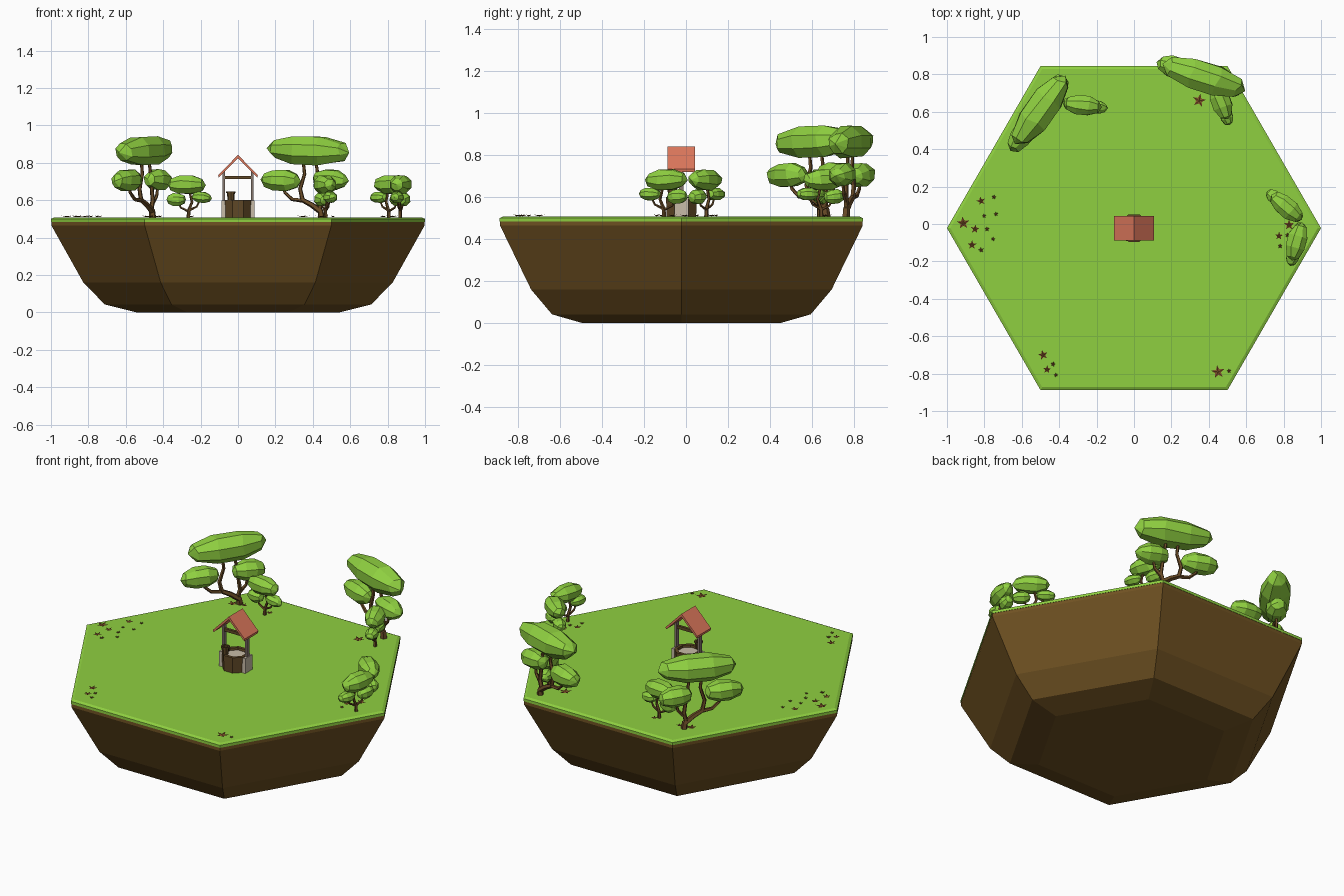
import bpy, bmesh, math, random
from mathutils import Vector, Matrix

if "Cube" in bpy.data.objects:
    bpy.data.objects.remove(bpy.data.objects["Cube"])

random.seed(4)
GROUND = 0.508
CY = -0.022  # y of island and well centre


def mat(name, r, g, b):
    m = bpy.data.materials.new(name)
    lin = [((c / 255 + 0.055) / 1.055) ** 2.4 for c in (r, g, b)]
    m.diffuse_color = (*lin, 1)
    m.use_nodes = True
    m.node_tree.nodes["Principled BSDF"].inputs["Base Color"].default_value = m.diffuse_color
    return m


GRASS = mat("leaf_green", 143, 208, 64)
DIRT = mat("soil_brown", 112, 82, 34)
BARK = mat("bark_brown", 104, 74, 38)
LEAF = mat("fallen_leaf_brown", 130, 84, 42)
ROOF = mat("roof_red", 222, 120, 92)
STONE = mat("pale_stone", 200, 188, 168)
POST = mat("post_grey", 135, 120, 112)
WOOD = mat("dark_wood", 96, 72, 38)


def finish(bm, name, *mats):
    bmesh.ops.recalc_face_normals(bm, faces=bm.faces)
    me = bpy.data.meshes.new(name)
    bm.to_mesh(me)
    bm.free()
    for m in mats:
        me.materials.append(m)
    ob = bpy.data.objects.new(name, me)
    bpy.context.collection.objects.link(ob)
    return ob


def loft(bm, rings):
    """Skin a list of vertex rings and cap both ends."""
    vs = [[bm.verts.new(p) for p in ring] for ring in rings]
    n = len(vs[0])
    for a, b in zip(vs, vs[1:]):
        for i in range(n):
            bm.faces.new((a[i], a[(i + 1) % n], b[(i + 1) % n], b[i]))
    bm.faces.new(vs[0][::-1])
    bm.faces.new(vs[-1])


def lathe(name, profile, n, centre, m, turn=0.0):
    bm = bmesh.new()
    loft(bm, [[(centre[0] + r * math.cos(turn + math.tau * i / n),
                centre[1] + r * math.sin(turn + math.tau * i / n), z)
               for i in range(n)] for r, z in profile])
    return finish(bm, name, m)


def box(name, lo, hi, m):
    bm = bmesh.new()
    bmesh.ops.create_cube(bm, size=1)
    lo, hi = Vector(lo), Vector(hi)
    for v in bm.verts:
        v.co = Vector([(lo[k] + hi[k]) / 2 + v.co[k] * (hi[k] - lo[k]) for k in range(3)])
    return finish(bm, name, m)


# Floating hexagonal island
lathe("island_soil", [(0.543, 0), (0.712, 0.042), (0.827, 0.16), (0.998, 0.465), (0.998, 0.484)],
      6, (0, CY), DIRT)
lathe("island_grass", [(1.0, 0.484), (1.0, 0.5), (0.982, GROUND)], 6, (0, CY), GRASS)


# Trees: each lies along one direction u, with stretched crowns on bent branches
def crown(bm, u, z, length, width, height, side=0.0):
    """Faceted ellipsoid whose poles point along u."""
    tilt = Matrix.Rotation(random.uniform(-0.1, 0.1), 4, 'Y')
    m = (Matrix.Translation((u, side, z)) @ tilt @ Matrix.Diagonal((length, width, height, 1))
         @ Matrix.Rotation(math.pi / 2, 4, 'Y') @ Matrix.Rotation(math.pi / 8, 4, 'Z'))
    vs = bmesh.ops.create_uvsphere(bm, u_segments=8, v_segments=5, radius=1.05, matrix=m)["verts"]
    for v in vs:
        v.co += Vector([random.uniform(-0.05, 0.05) * s for s in (length, width, height)])


def branch(bm, pts, r0, r1):
    """Tapered five-sided tube through (u, side, z) points."""
    pts = [Vector(p) for p in pts]
    rings = []
    for i, p in enumerate(pts):
        d = (pts[min(i + 1, len(pts) - 1)] - pts[max(i - 1, 0)]).normalized()
        a = d.cross(Vector((0, 1, 0))).normalized()
        b = d.cross(a)
        r = r0 + (r1 - r0) * i / (len(pts) - 1)
        rings.append([p + a * r * math.cos(math.tau * k / 5) + b * r * math.sin(math.tau * k / 5)
                      for k in range(5)])
    loft(bm, rings)


LARGE = dict(
    crowns=[(0, 0.865, 0.225, 0.085, 0.08), (-0.155, 0.705, 0.108, 0.062, 0.06),
            (0.125, 0.708, 0.095, 0.06, 0.058)],
    branches=[([(0.075, 0, 0.5), (0.07, 0, 0.54), (0.02, 0, 0.575), (-0.03, 0, 0.6)], 0.02, 0.013),
              ([(-0.02, 0, 0.597), (-0.09, 0, 0.605), (-0.13, 0, 0.64), (-0.15, 0, 0.69)], 0.012, 0.007),
              ([(-0.03, 0, 0.595), (-0.045, 0, 0.66), (-0.02, 0, 0.74), (-0.03, 0, 0.83)], 0.013, 0.008),
              ([(0.06, 0, 0.54), (0.075, 0, 0.6), (0.06, 0, 0.7), (0.04, 0, 0.83)], 0.014, 0.008),
              ([(0.072, 0, 0.58), (0.11, 0, 0.62), (0.125, 0, 0.69)], 0.011, 0.007)])
SMALL = dict(
    crowns=[(0, 0.683, 0.1, 0.055, 0.052), (-0.055, 0.603, 0.05, 0.038, 0.036),
            (0.08, 0.615, 0.052, 0.036, 0.031)],
    branches=[([(0.01, 0, 0.5), (0.012, 0, 0.545), (0.03, 0, 0.59), (0.01, 0, 0.67)], 0.011, 0.006),
              ([(0.012, 0, 0.54), (-0.03, 0, 0.56), (-0.052, 0, 0.6)], 0.007, 0.004),
              ([(0.015, 0, 0.545), (0.055, 0, 0.565), (0.078, 0, 0.61)], 0.007, 0.004)])


def tree(name, kind, x, y, du, dv):
    place = Matrix.Translation((x, y, 0)) @ Matrix.Rotation(math.atan2(dv, du), 4, 'Z')
    bm = bmesh.new()
    for c in kind["crowns"]:
        crown(bm, *c)
    bm.transform(place)
    finish(bm, name + "_crowns", GRASS)
    bm = bmesh.new()
    for b in kind["branches"]:
        branch(bm, *b)
    bm.transform(place)
    finish(bm, name + "_trunk", BARK)


tree("left_large_tree", LARGE, -0.5, 0.61, 0.59, 0.81)
tree("back_large_tree", LARGE, 0.375, 0.785, 0.95, -0.31)
tree("left_small_tree", SMALL, -0.275, 0.635, 0.99, -0.12)
tree("back_small_tree", SMALL, 0.465, 0.655, 0.35, -0.94)
tree("right_small_tree_a", SMALL, 0.815, 0.09, -0.77, 0.64)
tree("right_small_tree_b", SMALL, 0.87, -0.095, -0.25, -0.97)

# Fallen star-shaped leaves: x, y, radius
STARS = [(-.914, .005, .034), (-.818, .123, .024), (-.749, .144, .012), (-.85, -.027, .024),
         (-.802, .043, .012), (-.738, .053, .012), (-.786, -.027, .013), (-.754, -.08, .012),
         (-.866, -.112, .025), (-.818, -.139, .015), (-.486, -.7, .027), (-.433, -.749, .014),
         (-.465, -.778, .022), (-.417, -.807, .012), (.449, -.791, .036), (.508, -.786, .013),
         (.348, .66, .036), (.829, -.005, .028), (.775, -.064, .022), (.781, -.118, .013),
         (.82, -.06, .013), (-.486, .643, .03), (-.42, .66, .02), (-.25, .66, .02)]
for i, (x, y, r) in enumerate(STARS):
    bm = bmesh.new()
    turn = random.uniform(-0.3, 0.3) + math.pi / 2
    rim = []
    for k in range(10):
        a = turn + math.pi * k / 5
        q = r if k % 2 == 0 else r * 0.45
        rim.append(bm.verts.new((x + q * math.cos(a), y + q * math.sin(a),
                                 GROUND + (0.009 if k % 2 == 0 else 0.004))))
    mid = bm.verts.new((x, y, GROUND + 0.006))
    base = bm.verts.new((x, y, GROUND + 0.001))
    for k in range(10):
        bm.faces.new((rim[k], rim[(k + 1) % 10], mid))
        bm.faces.new((rim[(k + 1) % 10], rim[k], base))
    finish(bm, "fallen_leaf_%02d" % i, LEAF)

# Well: octagonal wooden wall with an inner shaft, stone floor and side blocks
lathe("well_wall", [(0.076, 0.5), (0.079, 0.602), (0.06, 0.602), (0.056, 0.56)],
      8, (0, CY), WOOD, math.pi / 8)
lathe("well_floor", [(0.058, 0.578), (0.058, 0.588)], 8, (0, CY), STONE, math.pi / 8)
for s, side in ((-1, "left"), (1, "right")):
    xs = sorted((s * 0.066, s * 0.088))
    box(side + "_stone_block", (xs[0], CY - 0.034, 0.5), (xs[1], CY + 0.034, 0.598), STONE)
    xs = sorted((s * 0.07, s * 0.084))
    box(side + "_well_post", (xs[0], CY - 0.011, 0.5), (xs[1], CY + 0.011, 0.752), POST)
    # Sloping roof panel with the ridge along y
    bm = bmesh.new()
    edge = [(0, 0.842), (s * 0.106, 0.734), (s * 0.104, 0.72), (s * 0.099, 0.724), (0, 0.824)]
    loft(bm, [[(x, y, z) for x, z in edge] for y in (CY - 0.066, CY + 0.066)])
    finish(bm, side + "_roof_panel", ROOF)
box("well_crossbeam", (-0.08, CY - 0.008, 0.712), (0.08, CY + 0.008, 0.73), WOOD)

# Bucket standing on the rim
lathe("bucket", [(0.018, 0.6), (0.021, 0.638), (0.025, 0.638), (0.025, 0.646),
                 (0.017, 0.646), (0.015, 0.612)], 8, (-0.038, CY - 0.045), WOOD)
